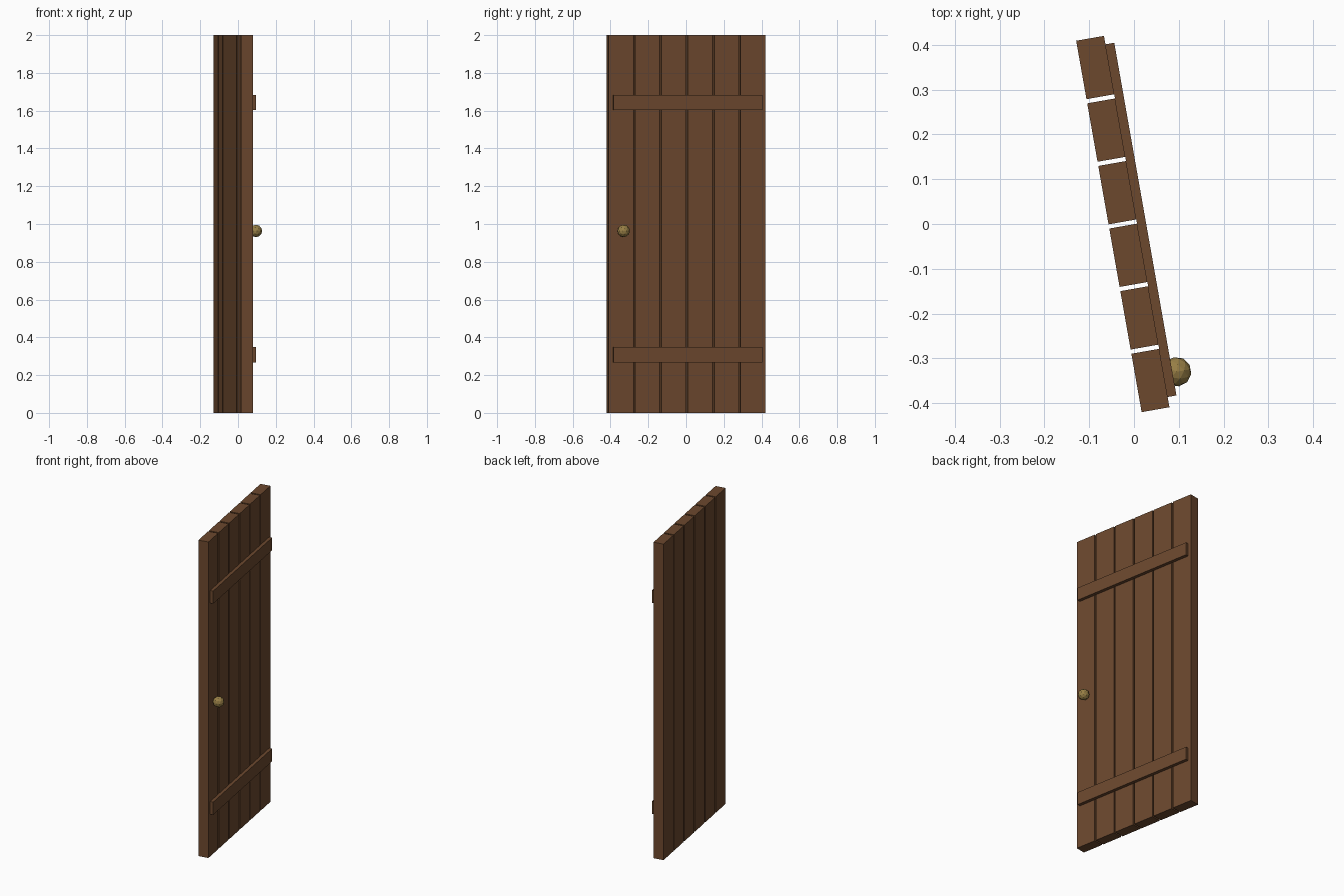
import bpy
from math import radians
from mathutils import Matrix

if "Cube" in bpy.data.objects:
    bpy.data.objects.remove(bpy.data.objects["Cube"])

# The door stands slightly swung: x is its thickness, y its width
SWING = Matrix.Translation((-0.025, 0, 0)) @ Matrix.Rotation(radians(10), 4, "Z")
HEIGHT, THICK, WIDTH = 2.0, 0.063, 0.8425
PLANKS, GAP = 6, 0.0095
PLANK_WIDTH = (WIDTH - GAP * (PLANKS - 1)) / PLANKS


def make_material(name, rgb):
    mat = bpy.data.materials.new(name)
    mat.use_nodes = True
    mat.diffuse_color = (*rgb, 1)
    mat.node_tree.nodes["Principled BSDF"].inputs["Base Color"].default_value = (*rgb, 1)
    return mat


def finish(name, mat, location):
    obj = bpy.context.object
    obj.name = name
    obj.data.materials.append(mat)
    obj.matrix_world = SWING @ Matrix.Translation(location)
    return obj


def board(name, size, location, mat):
    bpy.ops.mesh.primitive_cube_add(size=1)
    bpy.context.object.data.transform(Matrix.Diagonal((*size, 1)))
    return finish(name, mat, location)


wood = make_material("brown wood", (0.15, 0.065, 0.027))
brass = make_material("dull brass", (0.31, 0.21, 0.06))

# Upright planks with narrow open gaps
for i in range(PLANKS):
    y = (i - (PLANKS - 1) / 2) * (PLANK_WIDTH + GAP)
    board(f"plank_{i + 1}", (THICK, PLANK_WIDTH, HEIGHT), (0, y, HEIGHT / 2), wood)

# Cross battens on one face
for name, z in (("lower_batten", 0.308), ("upper_batten", 1.644)):
    board(name, (0.02, 0.80, 0.08), (THICK / 2 + 0.01, 0.002, z), wood)

# Faceted knob
bpy.ops.mesh.primitive_ico_sphere_add(subdivisions=2, radius=0.033)
finish("knob", brass, (0.061, -0.346, 0.963))
